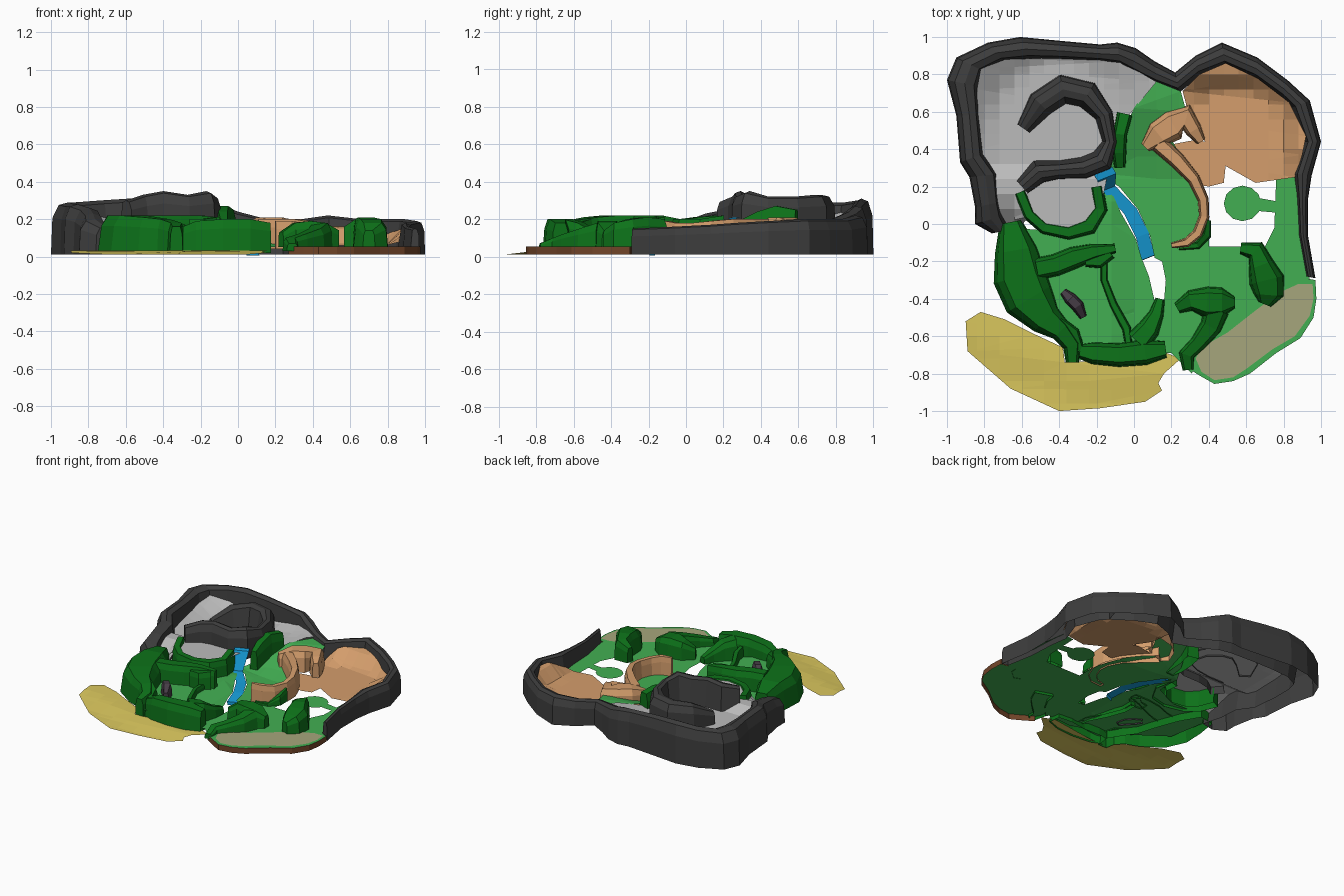
import bpy, bmesh, math
from mathutils import Vector
from mathutils.geometry import tessellate_polygon


def mat(name, *c):
    m = bpy.data.materials.new(name)
    m.diffuse_color = (*c, 1)
    return m


ROCK = mat("dark_rock", .047, .047, .047)
STONE = mat("pale_stone", .5, .5, .5)
HEDGE = mat("dark_green", .004, .17, .01)
GRASS = mat("grass", .055, .43, .085)
CLAY = mat("clay", .66, .34, .15)
WATER = mat("water", .008, .33, .68)
SAND = mat("sand", .7, .57, .11)
PAD = mat("pad", .38, .38, .2)
BROWN = mat("earth", .17, .06, .022)
LOG = mat("dark_log", .06, .045, .06)


def clamp(v):
    return max(0.0, min(1.0, v))


def finish(name, bm, m):
    me = bpy.data.meshes.new(name)
    bm.to_mesh(me)
    bm.free()
    me.materials.append(m)
    ob = bpy.data.objects.new(name, me)
    bpy.context.collection.objects.link(ob)
    return ob


def ground(name, outer, m, height, holes=(), step=.12):
    """Flat outline with holes, sliced into a grid and lifted by height(x, y)."""
    loops = [[Vector((x, y, 0)) for x, y in lp] for lp in [outer, *holes]]
    bm = bmesh.new()
    vs = [bm.verts.new(p) for lp in loops for p in lp]
    for t in tessellate_polygon(loops):
        try:
            bm.faces.new([vs[i] for i in t])
        except ValueError:
            pass
    for axis in ((1, 0, 0), (0, 1, 0)):
        for k in range(math.ceil(-1 / step), math.ceil(1 / step)):
            bmesh.ops.bisect_plane(bm, geom=bm.verts[:] + bm.edges[:] + bm.faces[:],
                                   plane_co=Vector(axis) * (k * step), plane_no=axis)
    bm.normal_update()
    for f in bm.faces:
        if f.normal.z < 0:
            f.normal_flip()
    for v in bm.verts:
        v.co.z = height(v.co.x, v.co.y)
    return finish(name, bm, m)


CLIFF = [(0, 0), (.04, .7), (.22, .95), (.5, 1), (.76, .94), (1, 0)]
BUSH = [(0, 0), (.05, .72), (.2, 1), (.8, 1), (.93, .72), (1, 0)]


def wall(name, rows, m, base, section):
    """Loft a cross-section along rows of (outer x, outer y, inner x, inner y, top)."""
    bm = bmesh.new()
    rings = []
    for ax, ay, bx, by, z in rows:
        rings.append([bm.verts.new((ax + (bx - ax) * t, ay + (by - ay) * t, base + (z - base) * h))
                      for t, h in section])
    for r, s in zip(rings, rings[1:]):
        for i in range(len(section) - 1):
            bm.faces.new((r[i], r[i + 1], s[i + 1], s[i]))
    bm.faces.new(rings[0])
    bm.faces.new(rings[-1][::-1])
    bmesh.ops.recalc_face_normals(bm, faces=bm.faces)
    top = max(bm.faces, key=lambda f: abs(f.normal.z) * f.calc_area())
    if top.normal.z < 0:
        bmesh.ops.reverse_faces(bm, faces=bm.faces)
    return finish(name, bm, m)


def ridge(name, path, m, base=.05, section=BUSH):
    """Wall along a centre path of (x, y, half width, top)."""
    rows = []
    for i, (x, y, w, z) in enumerate(path):
        p, q = path[max(i - 1, 0)], path[min(i + 1, len(path) - 1)]
        n = Vector((p[1] - q[1], q[0] - p[0])).normalized() * w
        rows.append((x + n.x, y + n.y, x - n.x, y - n.y, z))
    return wall(name, rows, m, base, section)


# Outer rock wall
wall("outer_rock_wall", [
    (-.76, -.05, -.66, -.03, .16), (-.85, .0, -.68, .05, .2), (-.85, .09, -.7, .12, .23), (-.88, .25, -.71, .27, .26),
    (-.93, .33, -.79, .38, .28), (-.95, .58, -.81, .58, .28), (-1, .77, -.81, .73, .29), (-.95, .89, -.79, .81, .29),
    (-.78, .97, -.69, .86, .3), (-.61, 1, -.55, .87, .31), (-.4, .98, -.38, .87, .3), (-.18, .96, -.17, .86, .28),
    (-.09, .97, -.07, .84, .27), (.01, .94, -.01, .8, .24), (.11, .87, .12, .74, .21), (.22, .81, .24, .7, .19),
    (.33, .9, .35, .79, .2), (.47, .97, .49, .84, .22), (.66, .89, .65, .77, .2), (.82, .77, .79, .67, .2)],
    ROCK, .01, CLIFF)
wall("right_rock_wall", [
    (.82, .77, .79, .67, .2), (.94, .66, .84, .62, .2), (1, .44, .91, .44, .19), (.95, .26, .85, .27, .18),
    (.93, .13, .87, .13, .17), (.93, -.06, .88, -.06, .16), (.97, -.29, .92, -.28, .15)], ROCK, .01, CLIFF)


# Upper stone plateau: dished at the back, a raised pool in front, ramps at both ends
def plateau(x, y):
    dish = .14 + .1 * clamp((math.hypot(x + .4, y - .5) - .37) / .17) * clamp((y - .3) / .2) * clamp(.6 - x)
    pool = .05 * clamp((.32 - y) / .08)
    return dish + pool - .12 * clamp((.12 - y) / .14) * clamp((-.56 - x) / .04)


ground("stone_plateau", [
    (-.84, .72), (-.82, .83), (-.69, .88), (-.38, .89), (-.07, .87), (.12, .76), (-.02, .59), (-.12, .4), (-.15, .22),
    (-.18, .08), (-.28, -.02), (-.48, -.02), (-.56, .04), (-.63, -.04), (-.74, .0), (-.74, .26), (-.83, .4)],
    STONE, plateau, step=.08)

# Curled rock ridge on the plateau
ridge("curled_rock_ridge", [
    (-.59, .51, .04, .23), (-.5, .64, .075, .31), (-.38, .72, .08, .33), (-.25, .69, .075, .33), (-.16, .58, .05, .32),
    (-.13, .44, .04, .32), (-.17, .34, .065, .35), (-.27, .3, .06, .33), (-.4, .29, .05, .35), (-.51, .28, .065, .33),
    (-.6, .2, .05, .3)], ROCK, .13, CLIFF)

# Grass lowland with the water channel left open
CHANNEL = [(-.15, .24), (-.07, .06), (.01, -.08), (.04, -.18), (.08, -.28), (.11, -.41), (.16, -.42), (.17, -.3),
           (.15, -.2), (.11, -.18), (.085, -.06), (.02, .08), (-.08, .2)]


def lowland(x, y):
    return .05 + .12 * clamp((y - .28) / .36) + .03 * clamp((-x - .05) / .06) * clamp((.3 - y) / .2)


ground("grass_lowland", [
    (.1, .77), (.25, .71), (.28, .6), (.2, .45), (.34, .22), (.4, .05), (.4, -.12), (.7, -.12), (.75, -.02), (.76, .24),
    (.86, .26), (.9, 0), (.94, -.29), (.78, -.35), (.5, -.57), (.34, -.67), (.31, -.8), (.2, -.69), (.15, -.69),
    (-.3, -.73), (-.4, -.6), (-.68, -.4), (-.73, -.12), (-.66, -.02), (-.4, -.04), (-.2, .05), (-.17, .27), (-.08, .45),
    (0, .62)], GRASS, lowland, [CHANNEL])
ground("pond_island", [(.58 + .1 * math.cos(a * math.pi / 6), .11 + .095 * math.sin(a * math.pi / 6))
                       for a in range(12)], GRASS, lambda x, y: .055)
ground("island_bridge", [(.66, .07), (.77, .06), (.77, .12), (.66, .14)], GRASS, lambda x, y: .054)

# Waterfall and stream
bm = bmesh.new()
stream = [(-.165, .285, .21), (-.145, .25, .205), (-.135, .19, .075), (-.02, .07, .06), (.045, -.06, .05),
          (.075, -.18, .03), (.08, -.18, .005)]
pairs = []
for i, (x, y, z) in enumerate(stream):
    w = .05 if i < 2 else .034
    pairs.append((bm.verts.new((x - w, y - w * .4, z)), bm.verts.new((x + w, y + w * .4, z))))
for a, b in zip(pairs, pairs[1:]):
    bm.faces.new((a[0], b[0], b[1], a[1]))
finish("stream", bm, WATER)

# Clay bowl, its curved cliff and boulder
ground("clay_bowl", [
    (.26, .71), (.35, .8), (.49, .86), (.66, .78), (.83, .65), (.92, .47), (.9, .37), (.86, .25), (.65, .22), (.49, .31),
    (.48, .22), (.4, .2), (.34, .21), (.27, .31), (.17, .42), (.33, .45), (.38, .44), (.3, .56)], CLAY,
    lambda x, y: .06 + .1 * clamp((math.hypot(max(0, x - .6, .45 - x), max(0, y - .52)) - .19) / .1)
    * clamp((y - .2) / .2) * clamp((x - .3) / .05 + (y > .6)), step=.08)
ridge("clay_cliff", [(.13, .43, .05, .2), (.23, .34, .045, .2), (.32, .24, .035, .2), (.37, .13, .03, .19),
                     (.375, .04, .028, .18), (.34, -.05, .028, .18), (.28, -.1, .025, .19), (.2, -.115, .015, .19)],
      CLAY, .04)
ridge("clay_boulder", [(.06, .41, .03, .18), (.13, .48, .075, .21), (.21, .53, .085, .21), (.28, .57, .07, .2),
                       (.32, .5, .045, .19), (.36, .44, .025, .17)], CLAY, .06)
ridge("pond_bank", [(.4, .02, .012, .15), (.39, -.06, .025, .12), (.34, -.115, .02, .07), (.24, -.125, .015, .065)], HEDGE)

# Hedges and green banks
ridge("left_hedge", [(-.66, .01, .06, .19), (-.63, -.14, .115, .22), (-.61, -.28, .145, .22), (-.56, -.4, .14, .22),
                     (-.47, -.51, .09, .21), (-.39, -.57, .06, .2), (-.33, -.65, .05, .18), (-.33, -.74, .035, .16)], HEDGE, .02)
ridge("middle_hedge", [(-.52, -.24, .06, .22), (-.42, -.22, .06, .22), (-.32, -.18, .06, .22), (-.22, -.15, .045, .22),
                       (-.1, -.13, .025, .21)], HEDGE, .07)
ridge("middle_hedge_end", [(-.26, -.2, .03, .2), (-.19, -.2, .04, .2), (-.13, -.15, .04, .21)], HEDGE, .07)
ridge("terrace_bank", [(-.16, -.2, .02, .12), (-.16, -.3, .02, .12), (-.11, -.43, .022, .12), (-.04, -.56, .025, .13),
                       (-.03, -.64, .02, .14)], HEDGE)
ridge("front_hedge", [(-.29, -.68, .04, .16), (-.22, -.69, .06, .19), (-.08, -.7, .065, .2), (.06, -.685, .07, .2),
                      (.17, -.67, .045, .18)], HEDGE, .02)
ridge("front_hedge_stem", [(.02, -.63, .07, .2), (.08, -.56, .06, .18), (.12, -.48, .04, .13), (.14, -.4, .025, .1)], HEDGE)
ridge("inner_bank", [(-.4, -.52, .03, .2), (-.32, -.58, .03, .18), (-.29, -.68, .03, .16)], HEDGE, .07)
ridge("right_front_hedge", [(.23, -.45, .03, .13), (.3, -.41, .055, .18), (.39, -.42, .085, .19), (.47, -.42, .08, .18),
                            (.54, -.42, .03, .14)], HEDGE)
ridge("right_front_stem", [(.44, -.46, .07, .18), (.41, -.55, .06, .15), (.34, -.64, .045, .12), (.28, -.7, .045, .1),
                           (.29, -.78, .03, .07)], HEDGE, .03)
ridge("right_hedge", [(.57, -.13, .03, .16), (.65, -.14, .055, .2), (.68, -.22, .07, .21), (.71, -.3, .095, .2),
                      (.72, -.38, .08, .18), (.7, -.43, .035, .14)], HEDGE)
ridge("plateau_bank", [(-.61, .17, .035, .22), (-.56, .05, .035, .21), (-.48, -.02, .035, .2), (-.35, -.045, .04, .2),
                       (-.24, -.01, .05, .2), (-.18, .08, .04, .2), (-.2, .2, .035, .22)], HEDGE, .06)
ridge("waterfall_hedge", [(-.05, .59, .045, .25), (-.075, .48, .04, .27), (-.08, .38, .04, .24), (-.075, .3, .03, .2)], HEDGE)
ridge("hollow_log", [(-.38, -.36, .02, .13), (-.34, -.4, .035, .17), (-.3, -.44, .035, .17), (-.27, -.5, .02, .13)], LOG, .07)

# Landing pad with grass rim and earth side
RIM = [(.91, -.29), (.97, -.3), (.975, -.4), (.96, -.5), (.89, -.61), (.76, -.69), (.62, -.8), (.53, -.84), (.43, -.855),
       (.35, -.81), (.27, -.76), (.3, -.67), (.35, -.65), (.49, -.56), (.62, -.45), (.78, -.34)]
ground("pad_rim", RIM, GRASS, lambda x, y: .053)
ground("landing_pad", [(.88, -.32), (.955, -.32), (.96, -.4), (.94, -.49), (.86, -.6), (.74, -.67), (.6, -.775),
                       (.53, -.82), (.43, -.835), (.36, -.79), (.33, -.72), (.36, -.66), (.5, -.58), (.64, -.47),
                       (.78, -.365)], PAD, lambda x, y: .057)
bm = bmesh.new()
for (ax, ay), (bx, by) in zip(RIM[:11], RIM[1:11]):
    bm.faces.new([bm.verts.new(p) for p in ((ax, ay, .053), (bx, by, .053), (bx, by, .01), (ax, ay, .01))][::-1])
bmesh.ops.remove_doubles(bm, verts=bm.verts, dist=.001)
finish("pad_earth_side", bm, BROWN)

# Sandy beach
ground("beach", [(-.9, -.52), (-.82, -.47), (-.69, -.51), (-.53, -.59), (-.38, -.66), (-.37, -.74), (-.2, -.73), (.15, -.68),
                 (.25, -.72), (.16, -.8), (.13, -.85), (.15, -.89), (.06, -.95), (-.18, -.985), (-.4, -1), (-.66, -.88),
                 (-.89, -.68)], SAND,
       lambda x, y: .012 + .02 * clamp((y + .95 + .35 * min(0, x + .3)) / .15))
